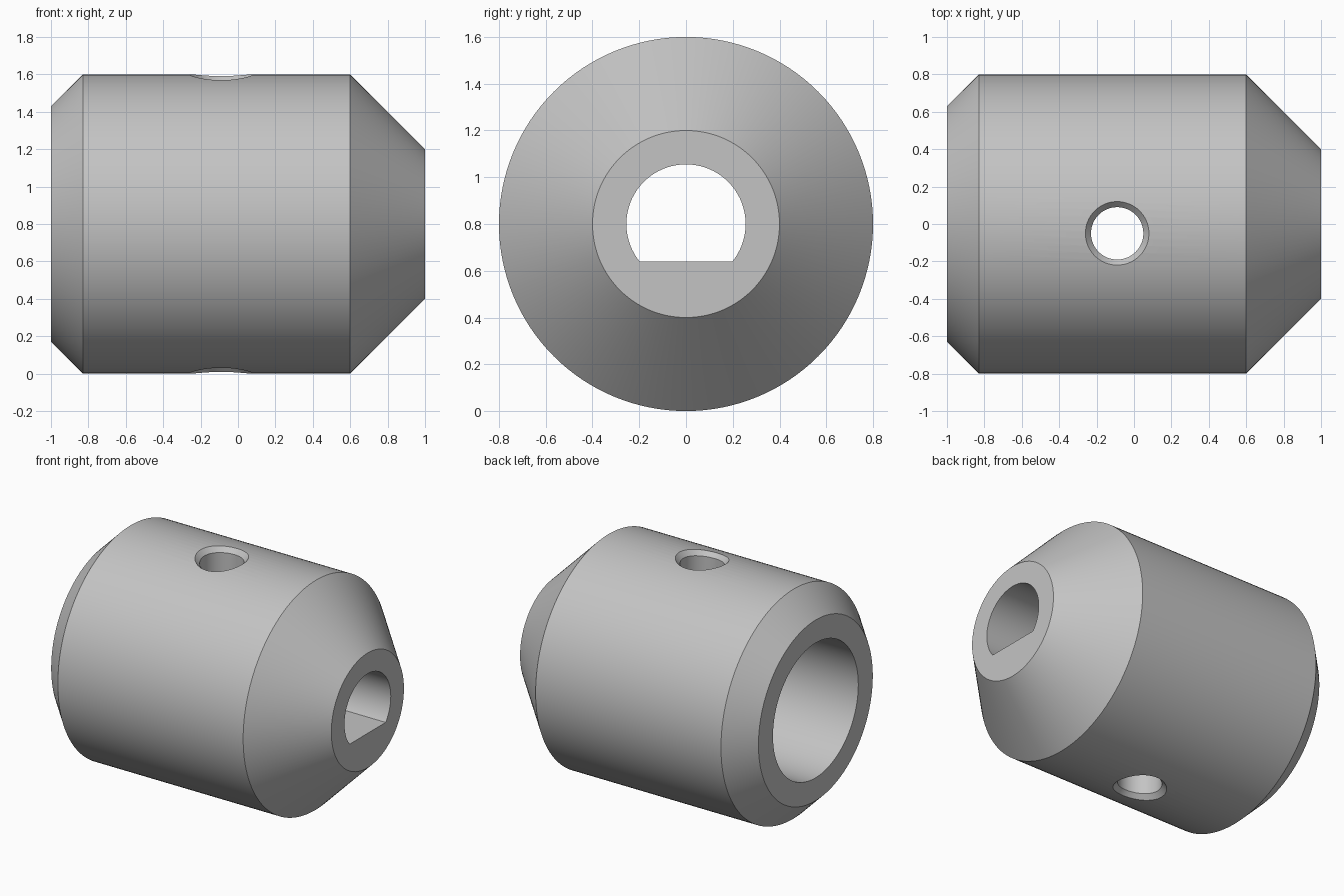
import bpy, bmesh
from math import sin, cos, pi, sqrt, asin, radians

old = bpy.data.objects.get("Cube")
if old:
    bpy.data.objects.remove(old, do_unlink=True)

AXIS_Z = 0.8       # height of the turning axis
BODY_R = 0.8
GREY = (0.55, 0.55, 0.55, 1)

grey = bpy.data.materials.new("plain grey")
grey.use_nodes = True
grey.diffuse_color = GREY
grey.node_tree.nodes["Principled BSDF"].inputs["Base Color"].default_value = GREY


def loft(name, rings):
    """Skin a closed solid through rings of equal point count."""
    bm = bmesh.new()
    loops = [[bm.verts.new(p) for p in ring] for ring in rings]
    n = len(loops[0])
    for a, b in zip(loops, loops[1:]):
        for i in range(n):
            j = (i + 1) % n
            bm.faces.new((a[i], a[j], b[j], b[i]))
    bm.faces.new(loops[0])
    bm.faces.new(loops[-1])
    bmesh.ops.recalc_face_normals(bm, faces=bm.faces)
    mesh = bpy.data.meshes.new(name)
    bm.to_mesh(mesh)
    bm.free()
    obj = bpy.data.objects.new(name, mesh)
    bpy.context.collection.objects.link(obj)
    mesh.materials.append(grey)
    return obj


def arc(r, start=0.0, sweep=2 * pi, n=128, closed=True):
    steps = n if closed else n - 1
    return [(r * cos(start + sweep * i / steps), r * sin(start + sweep * i / steps))
            for i in range(n)]


def across(x, outline):
    """Place a flat outline across the turning axis."""
    return [(x, y, AXIS_Z + z) for y, z in outline]


# Turned body with a chamfer at one end and a long taper at the other
profile = [(-1, 0.63), (-0.83, BODY_R), (0.6, BODY_R), (1, 0.4)]
body = loft("coupling_body", [across(x, arc(r)) for x, r in profile])

# Wide round socket in the left-hand end
socket = loft("socket_cutter", [across(x, arc(0.47)) for x in (-1.2, 0.3)])

# Narrow bore with a flat floor in the tapered end
flat = asin(0.16 / 0.255)
d_outline = arc(0.255, -flat, pi + 2 * flat, 80, False)
d_bore = loft("flatted_bore_cutter", [across(x, d_outline) for x in (0.1, 1.2)])

# Cross hole whose chamfer follows the round surface at both ends
HOLE_X, HOLE_Y, HOLE_R, RIM_R, DROP = -0.09, -0.05, 0.14, 0.17, 0.035


def hole_ring(r, side, drop=0.0, lifted=False):
    ring = []
    for dx, dy in arc(r, n=64):
        y = HOLE_Y + dy
        z = 1.0 if lifted else sqrt(BODY_R ** 2 - y * y) - drop
        ring.append((HOLE_X + dx, y, AXIS_Z + side * z))
    return ring


half = [(RIM_R, 0, True), (RIM_R, 0, False), (HOLE_R, DROP, False)]
rings = [hole_ring(r, 1, d, up) for r, d, up in half]
rings += [hole_ring(r, -1, d, up) for r, d, up in reversed(half)]
cross_hole = loft("cross_hole_cutter", rings)

# Cut each opening in turn
bpy.context.view_layer.objects.active = body
for cutter in (socket, d_bore, cross_hole):
    cut = body.modifiers.new(cutter.name, "BOOLEAN")
    cut.operation = "DIFFERENCE"
    cut.solver = "EXACT"
    cut.object = cutter
    bpy.ops.object.modifier_apply(modifier=cut.name)
    bpy.data.objects.remove(cutter, do_unlink=True)

bpy.ops.object.select_all(action="DESELECT")
body.select_set(True)
bpy.ops.object.shade_smooth_by_angle(angle=radians(25))
